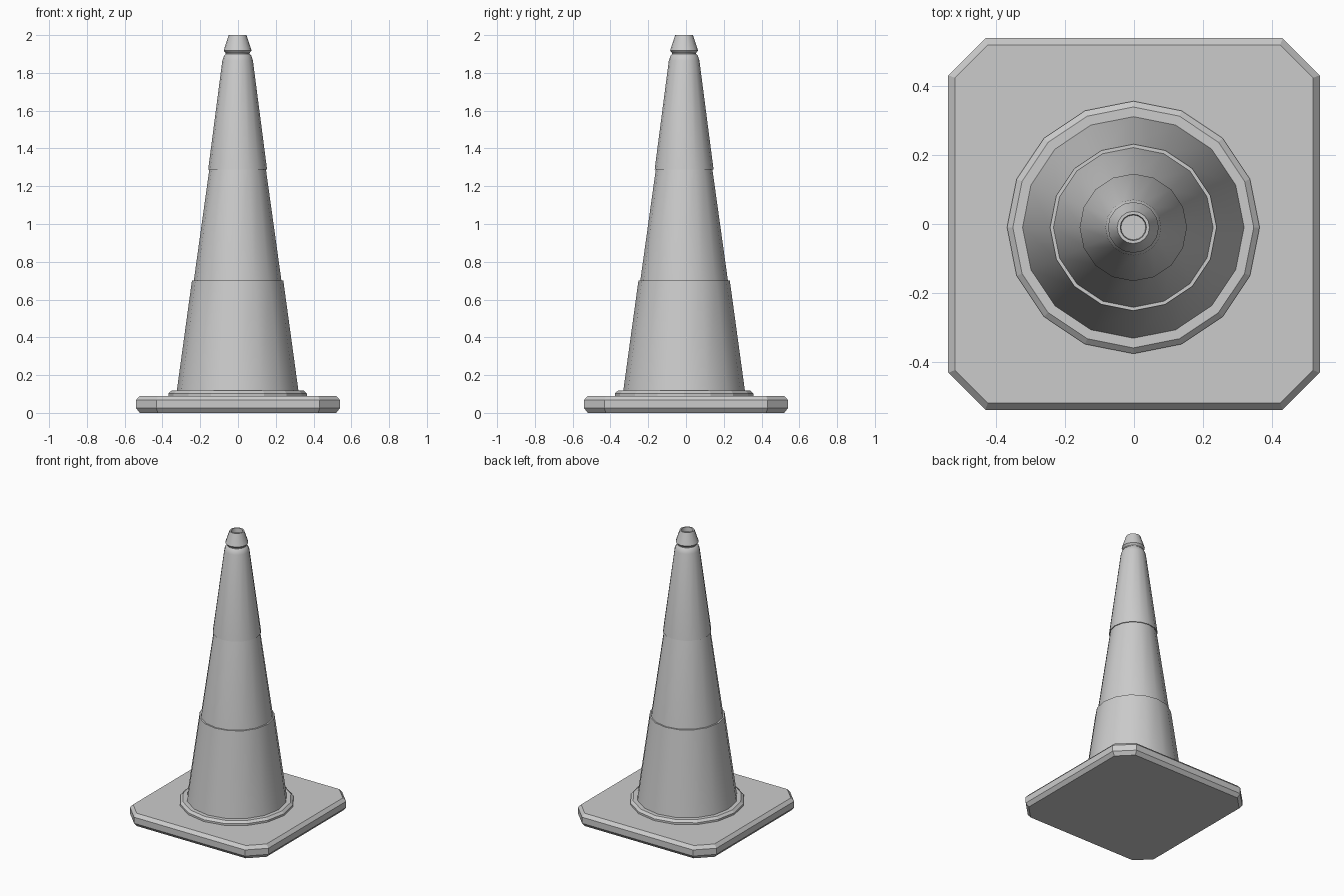
import bpy, bmesh, math

if "Cube" in bpy.data.objects:
    bpy.data.objects.remove(bpy.data.objects["Cube"])

SIDES = 16
CX, CY = -0.002, -0.01   # the cone sits slightly off the plate centre


def finish(name, bm, smooth):
    bmesh.ops.recalc_face_normals(bm, faces=bm.faces)
    me = bpy.data.meshes.new(name)
    bm.to_mesh(me)
    bm.free()
    ob = bpy.data.objects.new(name, me)
    bpy.context.collection.objects.link(ob)
    if smooth:
        bpy.ops.object.select_all(action='DESELECT')
        ob.select_set(True)
        bpy.context.view_layer.objects.active = ob
        bpy.ops.object.shade_smooth_by_angle(angle=math.radians(30))
    return ob


def loft(name, rings, smooth):
    """Skin a stack of closed rings and cap both ends."""
    bm = bmesh.new()
    loops = [[bm.verts.new(p) for p in r] for r in rings]
    n = len(loops[0])
    for a, b in zip(loops, loops[1:]):
        for i in range(n):
            j = (i + 1) % n
            bm.faces.new((a[i], a[j], b[j], b[i]))
    bm.faces.new(loops[0][::-1])
    bm.faces.new(loops[-1])
    return finish(name, bm, smooth)


def lathe(name, profile, smooth=True):
    step = 2 * math.pi / SIDES
    rings = [[(CX + r * math.cos(i * step), CY + r * math.sin(i * step), z)
              for i in range(SIDES)] for r, z in profile]
    return loft(name, rings, smooth)


def octagon(h, c, z):
    pts = [(h, -c), (h, c), (c, h), (-c, h), (-h, c), (-h, -c), (-c, -h), (c, -h)]
    return [(x, y, z) for x, y in pts]


# base plate: square with cut corners, bevelled top and bottom
loft("base_plate", [octagon(0.52, 0.425, 0), octagon(0.54, 0.432, 0.025),
                    octagon(0.54, 0.432, 0.068), octagon(0.52, 0.425, 0.09)], False)

# raised collar on the plate
lathe("collar", [(0.367, 0.085), (0.367, 0.103), (0.35, 0.118)], False)

# three overlapping cone sections
lathe("lower_section", [(0.323, 0.11), (0.242, 0.70)])
lathe("middle_section", [(0.235, 0.68), (0.232, 0.70), (0.15, 1.288), (0.147, 1.30)])
lathe("upper_section", [(0.156, 1.288), (0.081, 1.865), (0.072, 1.892),
                        (0.063, 1.9), (0.063, 1.915)])

# tip with a shallow recess in the top
lathe("tip", [(0.063, 1.905), (0.074, 1.918), (0.047, 2.0),
              (0.038, 2.0), (0.036, 1.97)])
